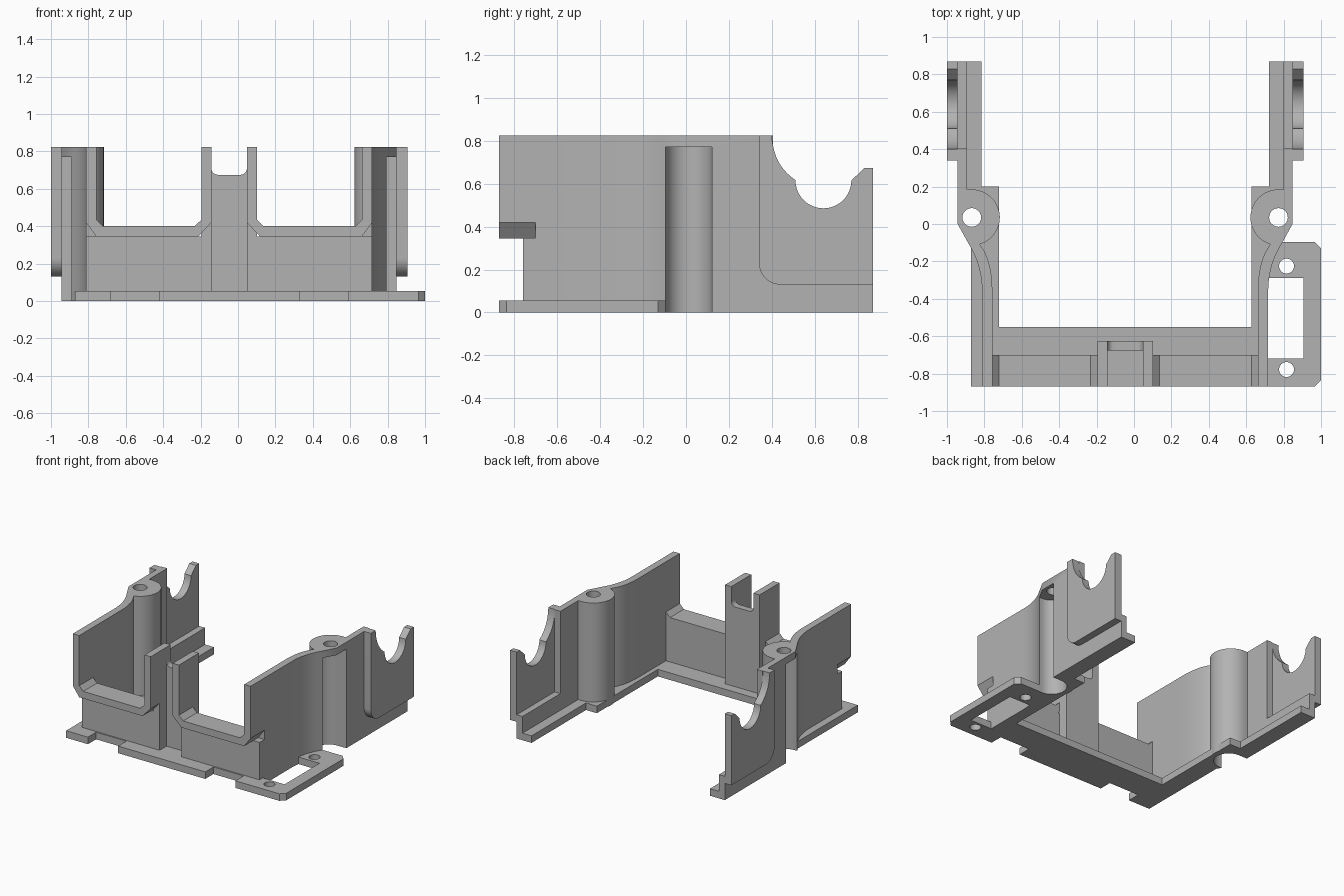
import bpy, bmesh, math
from mathutils import Vector

cube = bpy.data.objects.get("Cube")
if cube:
    bpy.data.objects.remove(cube, do_unlink=True)

SHIFT = -0.0475   # the two arms mirror about this x
T = 0.055         # base thickness
TOP = 0.825       # wall height

grey = bpy.data.materials.new("light_grey_plastic")
grey.use_nodes = True
colour = (0.45, 0.45, 0.45, 1)
grey.diffuse_color = colour
grey.node_tree.nodes["Principled BSDF"].inputs["Base Color"].default_value = colour


def arc(cx, cy, r, a0, a1, n=24):
    steps = [math.radians(a0 + (a1 - a0) * i / n) for i in range(n + 1)]
    return [(cx + r * math.cos(a), cy + r * math.sin(a)) for a in steps]


def bend(p0, p1, p2, n=12):
    a, b, c = Vector(p0), Vector(p1), Vector(p2)
    ts = [i / n for i in range(n + 1)]
    return [tuple(a * (1 - t) ** 2 + b * 2 * t * (1 - t) + c * t * t) for t in ts]


def prism(name, pts, axis, lo, hi, side=1):
    """Extrude a 2D outline along an axis; side -1 mirrors it in x."""
    place = {"x": lambda p, d: (d, p[0], p[1]),
             "y": lambda p, d: (p[0], d, p[1]),
             "z": lambda p, d: (p[0], p[1], d)}[axis]
    bm = bmesh.new()
    rings = []
    for d in (lo, hi):
        ring = []
        for p in pts:
            x, y, z = place(p, d)
            ring.append(bm.verts.new((side * x + SHIFT, y, z)))
        bm.faces.new(ring)
        rings.append(ring)
    for i in range(len(pts)):
        j = (i + 1) % len(pts)
        bm.faces.new((rings[0][i], rings[0][j], rings[1][j], rings[1][i]))
    bmesh.ops.recalc_face_normals(bm, faces=bm.faces)
    mesh = bpy.data.meshes.new(name)
    bm.to_mesh(mesh)
    bm.free()
    mesh.materials.append(grey)
    ob = bpy.data.objects.new(name, mesh)
    bpy.context.collection.objects.link(ob)
    return ob


def box(name, x, y, z, side=1):
    outline = [(x[0], y[0]), (x[1], y[0]), (x[1], y[1]), (x[0], y[1])]
    return prism(name, outline, "z", z[0], z[1], side)


def cut(ob, cutters):
    for c in cutters:
        c.hide_render = True
        mod = ob.modifiers.new("cut", "BOOLEAN")
        mod.operation, mod.solver, mod.object = "DIFFERENCE", "EXACT", c
    graph = bpy.context.evaluated_depsgraph_get()
    mesh = bpy.data.meshes.new_from_object(ob.evaluated_get(graph))
    ob.modifiers.clear()
    ob.data = mesh
    for c in cutters:
        bpy.data.objects.remove(c, do_unlink=True)


def screw_channel(side):
    outline = arc(0.82, 0.0125, 0.108, 90, 270) + [(0.99, -0.0955), (0.99, 0.1205)]
    return prism("channel_cutter", outline, "z", -0.1, 0.77, side)


def hole(x, y, r):
    return prism("hole_cutter", arc(x, y, r, 0, 345, 23), "z", -0.1, 1)


# Base: U-shaped plate with front notches and a mounting tab on the left
arm = [(0.675, -0.55), (0.675, 0.2), (0.768, 0.2), (0.768, 0.87),
       (0.8955, 0.87), (0.8955, 0)]
tab = [(0.843, -0.095), (1.0125, -0.095), (1.0475, -0.13),
       (1.0475, -0.835), (1.0125, -0.87)]
notch = [(0.635, -0.87), (0.635, -0.77), (0.375, -0.77), (0.375, -0.87)]
plain = [(0.823, -0.13), (0.823, -0.87)]
flipped = [(-x, y) for x, y in reversed(arm + plain + notch)]
base = prism("base_plate", arm + tab + notch + flipped, "z", 0, T)
cut(base, [screw_channel(1), screw_channel(-1),
           hole(0.863, -0.225, 0.04), hole(0.863, -0.778, 0.04),
           box("window_cutter", (0.765, 0.9525), (-0.72, -0.29), (-0.1, 0.2))])

# Side wall outline: straight run, bend, screw boss, then arm root
wall = ([(0.765, -0.7)]
        + bend((0.765, -0.36), (0.765, -0.235), (0.823, -0.13))
        + [(0.8955, 0), (0.8955, 0.405), (0.8455, 0.405), (0.8455, 0.185)]
        + arc(0.82, 0.035, 0.15, 90, 253)
        + bend((0.772, -0.115), (0.71, -0.2), (0.71, -0.36))
        + [(0.71, -0.7)])

# Bearing plate outline: rounded lower corner and a stepped cradle
cradle = ([(0.87, 0.13)] + arc(0.44, 0.23, 0.1, 270, 180, 12)
          + [(0.34, TOP)]
          + bend((0.4, TOP), (0.405, 0.69), (0.505, 0.62))
          + arc(0.64, 0.615, 0.13, 180, 360)
          + [(0.83, 0.672), (0.87, 0.672)])

# Front trough strip: post side, chamfer, ledge, chamfer, wall side
strip = [(0.095, TOP), (0.095, 0.42), (0.165, 0.345), (0.71, 0.345),
         (0.765, 0.42), (0.765, TOP), (0.71, TOP), (0.71, 0.435),
         (0.675, 0.4), (0.185, 0.4), (0.148, 0.435), (0.148, TOP)]

for side, word in ((1, "left"), (-1, "right")):
    w = prism(word + "_side_wall", wall, "z", 0, TOP, side)
    cut(w, [screw_channel(side), hole(side * 0.82, 0.035, 0.05)])
    box(word + "_arm_rail", (0.8455, 0.8955), (0.405, 0.87), (0, 0.185), side)
    prism(word + "_bearing_plate", cradle, "x", 0.8955, 0.9525, side)
    prism(word + "_front_strip", strip, "y", -0.87, -0.7, side)
    box(word + "_front_wall", (0.095, 0.765), (-0.76, -0.7), (T, 0.346), side)
    box(word + "_post_flange", (0.095, 0.148), (-0.76, -0.625), (T, TOP), side)

# Centre post web with filleted top corners
web = ([(-0.1, T), (0.1, T), (0.1, 0.71)]
       + arc(0.06, 0.71, 0.035, 0, -90, 8)
       + arc(-0.06, 0.71, 0.035, 270, 180, 8) + [(-0.1, 0.71)])
prism("post_web", web, "y", -0.675, -0.625)

# Smooth the curved faces, keep the corners crisp
for ob in bpy.context.view_layer.objects:
    ob.select_set(ob.type == "MESH" and grey.name in ob.data.materials)
bpy.context.view_layer.objects.active = base
bpy.ops.object.shade_smooth_by_angle(angle=math.radians(30))
